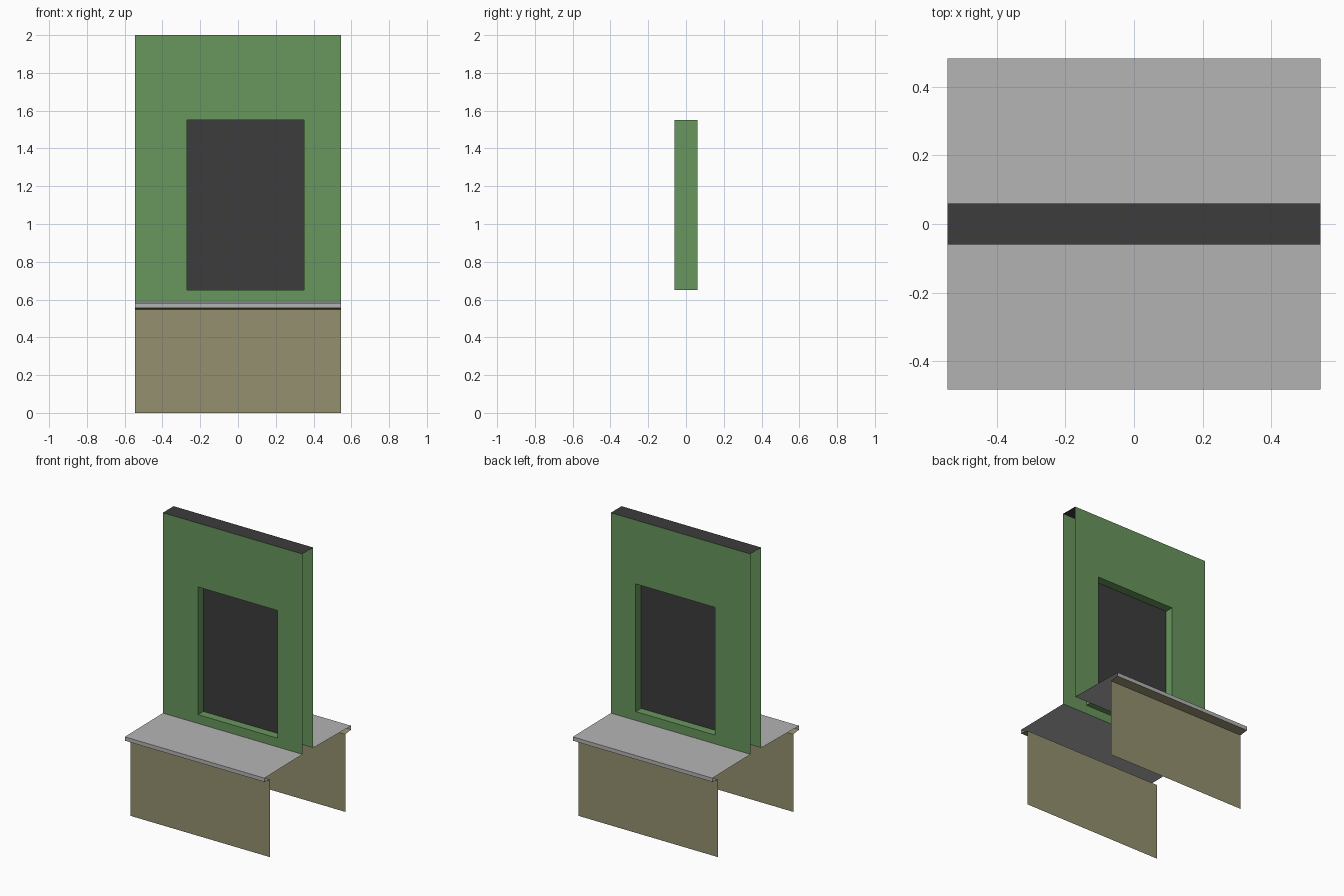
import bpy

if "Cube" in bpy.data.objects:
    bpy.data.objects.remove(bpy.data.objects["Cube"])

W = 0.544          # half width of the whole wall segment
T = 0.06           # half thickness of the upper wall
LEDGE_Z = 0.588    # where the upper wall meets the ledge


def material(name, rgb):
    m = bpy.data.materials.new(name)
    m.diffuse_color = (*rgb, 1.0)
    m.use_nodes = True
    m.node_tree.nodes["Principled BSDF"].inputs["Base Color"].default_value = m.diffuse_color
    return m


green = material("green_paint", (0.138, 0.305, 0.107))
tan = material("tan_plinth", (0.296, 0.279, 0.162))
grey = material("grey_stone", (0.456, 0.456, 0.456))
dark = material("dark_grey", (0.045, 0.045, 0.045))


def add_mesh(name, verts, faces, mat, mirror=False):
    me = bpy.data.meshes.new(name)
    me.from_pydata(verts, [], faces)
    me.materials.append(mat)
    ob = bpy.data.objects.new(name, me)
    bpy.context.collection.objects.link(ob)
    if mirror:  # same part on the back side
        mod = ob.modifiers.new("front_to_back", 'MIRROR')
        mod.use_axis = (False, True, False)
    return ob


def rect(x0, x1, z0, z1, y):
    return [(x0, y, z0), (x1, y, z0), (x1, y, z1), (x0, y, z1)]


def strip(name, profile, mat, mirror=True):
    """Sweep an open (y, z) profile across the full width."""
    verts = [(x, y, z) for y, z in profile for x in (-W, W)]
    faces = [(2 * i, 2 * i + 1, 2 * i + 3, 2 * i + 2) for i in range(len(profile) - 1)]
    return add_mesh(name, verts, faces, mat, mirror)


# Upper wall: outer outline, window outline, and the reveal going in to the pane
hole = (-0.27, 0.35, 0.65, 1.55)
loops = rect(-W, W, LEDGE_Z, 2.0, -T) + rect(*hole, -T) + rect(*hole, 0)
ring_faces = [(k + i, k + (i + 1) % 4, k + 4 + (i + 1) % 4, k + 4 + i)
              for k in (0, 4) for i in range(4)]
add_mesh("upper_wall", loops, ring_faces, green, mirror=True)

# Window pane in the middle of the wall
add_mesh("window_pane", rect(*hole, 0), [(0, 1, 2, 3)], dark)

# Wall cap
strip("wall_top", [(-T, 2.0), (T, 2.0)], dark, mirror=False)

# Stone ledge with its front lip
strip("ledge", [(-0.483, 0.555), (-0.483, 0.582), (-T, LEDGE_Z)], grey)

# Plinth wall with the overhang under the ledge
strip("plinth", [(-0.418, 0.0), (-0.418, 0.547), (-0.483, 0.555)], tan)
